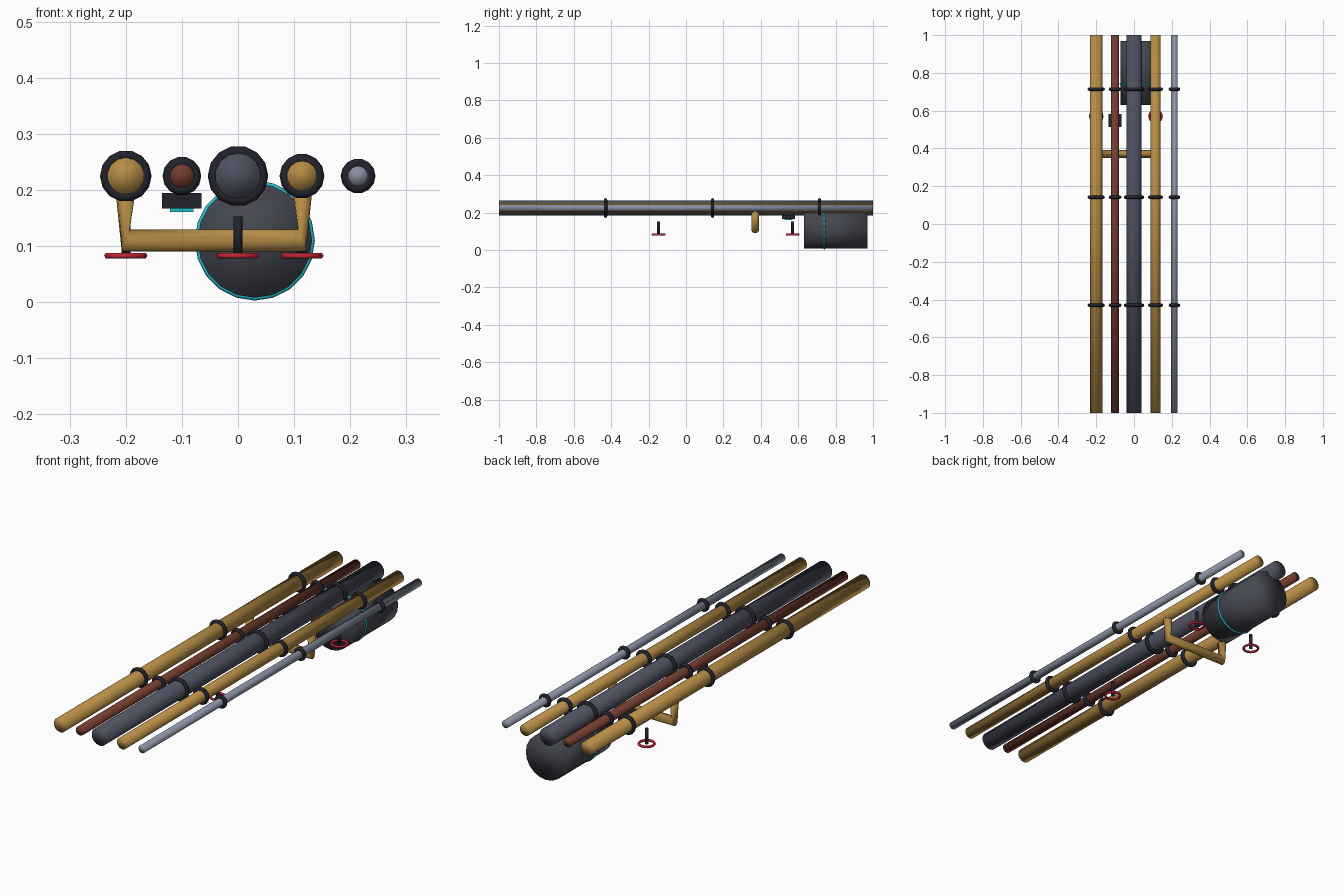
import bpy, bmesh, math
from mathutils import Vector, Matrix

if "Cube" in bpy.data.objects:
    bpy.data.objects.remove(bpy.data.objects["Cube"])


def mat(name, rgb):
    m = bpy.data.materials.new(name)
    m.diffuse_color = (*rgb, 1)
    m.use_nodes = True
    m.node_tree.nodes["Principled BSDF"].inputs["Base Color"].default_value = m.diffuse_color
    return m


GOLD = mat("brass", (0.46, 0.26, 0.06))
BROWN = mat("rust_brown", (0.17, 0.045, 0.028))
SLATE = mat("slate", (0.075, 0.08, 0.115))
TANK = mat("tank_grey", (0.06, 0.063, 0.08))
STEEL = mat("light_steel", (0.25, 0.28, 0.36))
BLACK = mat("black", (0.015, 0.016, 0.025))
CYAN = mat("cyan", (0.015, 0.52, 0.6))
RED = mat("red", (0.55, 0.02, 0.04))


def finish(name, material, smooth=True):
    ob = bpy.context.object
    ob.name = name
    ob.data.materials.append(material)
    if smooth:
        bpy.ops.object.shade_smooth()
    return ob


ALONG_Y = (math.pi / 2, 0, 0)


def cylinder(name, r, depth, loc, material, rot=(0, 0, 0), sides=14):
    bpy.ops.mesh.primitive_cylinder_add(vertices=sides, radius=r, depth=depth,
                                        location=loc, rotation=rot)
    return finish(name, material)


def ring(name, major, minor, loc, material, rot=(0, 0, 0), sides=14, minor_sides=8):
    bpy.ops.mesh.primitive_torus_add(major_radius=major, minor_radius=minor,
                                     major_segments=sides, minor_segments=minor_sides,
                                     location=loc, rotation=rot)
    return finish(name, material)


def box(name, size, loc, material):
    bpy.ops.mesh.primitive_cube_add(size=1, location=loc)
    ob = finish(name, material, False)
    ob.data.transform(Matrix.Diagonal((*size, 1)))


def swept_tube(name, pts, r, material, sides=12):
    """Tube in an xz plane; each ring faces along its neighbours' direction."""
    bm = bmesh.new()
    pts = [Vector(p) for p in pts]
    rings = []
    for i, p in enumerate(pts):
        t = (pts[min(i + 1, len(pts) - 1)] - pts[max(i - 1, 0)]).normalized()
        u = Vector((0, 1, 0))
        v = t.cross(u)
        angles = [2 * math.pi * k / sides for k in range(sides)]
        rings.append([bm.verts.new(p + r * (math.cos(a) * u + math.sin(a) * v))
                      for a in angles])
    for a, b in zip(rings, rings[1:]):
        for k in range(sides):
            n = (k + 1) % sides
            bm.faces.new((a[k], a[n], b[n], b[k]))
    bm.faces.new(rings[0])
    bm.faces.new(rings[-1])
    bmesh.ops.recalc_face_normals(bm, faces=bm.faces)
    me = bpy.data.meshes.new(name)
    bm.to_mesh(me)
    bm.free()
    ob = bpy.data.objects.new(name, me)
    bpy.context.collection.objects.link(ob)
    me.materials.append(material)
    for f in me.polygons:
        f.use_smooth = True


# Parallel pipes with coupling rings
Z = 0.225
pipes = [(-0.2, 0.033, GOLD), (-0.1, 0.0215, BROWN), (0, 0.041, SLATE),
         (0.114, 0.027, GOLD), (0.214, 0.018, STEEL)]
for i, (x, r, m) in enumerate(pipes, 1):
    cylinder(f"pipe_{i}", r, 2, (x, 0, Z), m, ALONG_Y)
    for j, y in enumerate((-0.43, 0.142, 0.714), 1):
        ring(f"coupling_{i}_{j}", r + 0.004, 0.009, (x, y, Z), BLACK, ALONG_Y)

# Tank with glowing band
cylinder("tank", 0.102, 0.34, (0.03, 0.8, 0.11), TANK, ALONG_Y, 20)
ring("tank_band", 0.102, 0.005, (0.03, 0.74, 0.11), CYAN, ALONG_Y, 20, 6)

# U-shaped bypass pipe
swept_tube("bypass_pipe", [(-0.2, 0.37, Z), (-0.2, 0.37, 0.11),
                           (0.114, 0.37, 0.11), (0.114, 0.37, Z)], 0.021, GOLD)

# Valve wheels hanging below the pipes
for i, (x, y) in enumerate(((-0.2, 0.57), (0, -0.147), (0.114, 0.57)), 1):
    cylinder(f"valve_stem_{i}", 0.008, 0.07, (x, y, 0.118), BLACK, sides=8)
    ring(f"valve_wheel_{i}", 0.033, 0.0055, (x, y, 0.083), RED, minor_sides=6)

# Gauge box with lit plate
box("gauge_box", (0.07, 0.07, 0.028), (-0.1, 0.548, 0.181), BLACK)
box("gauge_plate", (0.042, 0.042, 0.007), (-0.1, 0.548, 0.1645), CYAN)
